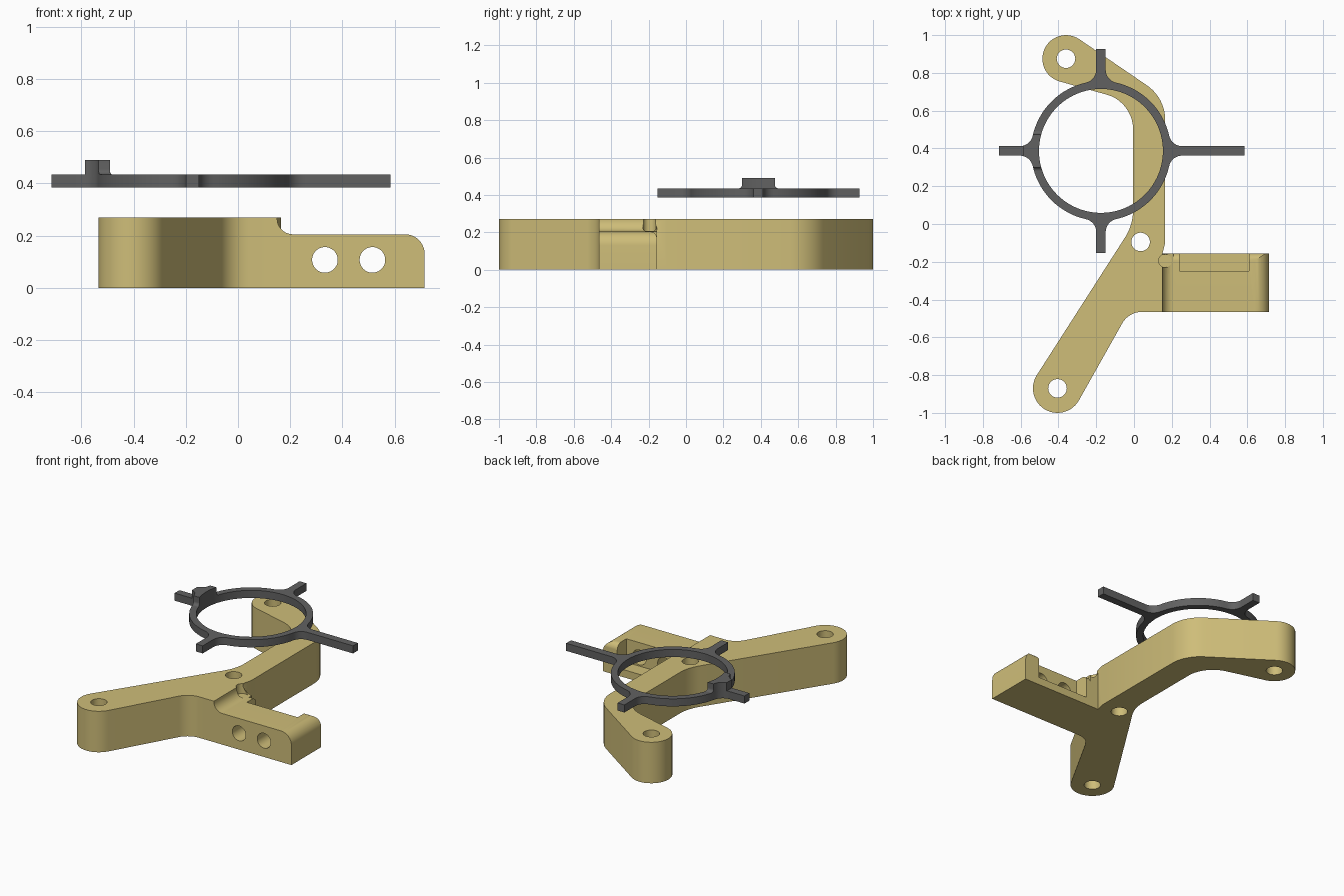
import bpy, bmesh
from math import pi, cos, sin, tan, sqrt, radians, atan2
from mathutils import Vector

cube = bpy.data.objects.get("Cube")
if cube:
    bpy.data.objects.remove(cube, do_unlink=True)


def material(name, rgb):
    mat = bpy.data.materials.new(name)
    mat.use_nodes = True
    mat.diffuse_color = (*rgb, 1)
    mat.node_tree.nodes["Principled BSDF"].inputs["Base Color"].default_value = (*rgb, 1)
    return mat


TAN = material("tan", (0.62, 0.51, 0.19))
GREY = material("dark grey", (0.12, 0.12, 0.12))


def arc(cx, cy, r, start, end, steps=24):
    """Points along an arc, angles in degrees."""
    angles = [radians(start + (end - start) * i / steps) for i in range(steps + 1)]
    return [(cx + r * cos(a), cy + r * sin(a)) for a in angles]


def rounded(nodes, steps=10):
    """Closed outline; a node with a third value gets that corner radius."""
    out = []
    for i, node in enumerate(nodes):
        p = Vector(node[:2])
        if len(node) < 3:
            out.append(tuple(p))
            continue
        a = (Vector(nodes[i - 1][:2]) - p).normalized()
        b = (Vector(nodes[(i + 1) % len(nodes)][:2]) - p).normalized()
        half = a.angle(b) / 2
        r = node[2]
        centre = p + (a + b).normalized() * r / sin(half)
        start = p + a * r / tan(half) - centre
        end = p + b * r / tan(half) - centre
        a0 = atan2(start.y, start.x)
        sweep = (atan2(end.y, end.x) - a0 + pi) % (2 * pi) - pi
        for k in range(steps + 1):
            t = a0 + sweep * k / steps
            out.append((centre.x + r * cos(t), centre.y + r * sin(t)))
    return out


def prism(name, outline, low, high, axis="z", mat=TAN):
    """Extrude a flat outline along an axis."""
    place = {"z": lambda a, b: (a, b, low),
             "y": lambda a, b: (a, low, b),
             "x": lambda a, b: (low, a, b)}[axis]
    bm = bmesh.new()
    face = bm.faces.new([bm.verts.new(place(a, b)) for a, b in outline])
    move = Vector([(high - low) * (axis == c) for c in "xyz"])
    new = bmesh.ops.extrude_face_region(bm, geom=[face])["geom"]
    bmesh.ops.translate(bm, vec=move, verts=[v for v in new if isinstance(v, bmesh.types.BMVert)])
    bmesh.ops.recalc_face_normals(bm, faces=bm.faces)
    mesh = bpy.data.meshes.new(name)
    bm.to_mesh(mesh)
    bm.free()
    mesh.materials.append(mat)
    obj = bpy.data.objects.new(name, mesh)
    bpy.context.collection.objects.link(obj)
    return obj


def combine(obj, other, operation):
    """Apply a boolean and throw the second object away."""
    mod = obj.modifiers.new("combine", "BOOLEAN")
    mod.operation = operation
    mod.solver = "EXACT"
    mod.object = other
    bpy.context.view_layer.objects.active = obj
    bpy.ops.object.modifier_apply(modifier=mod.name)
    bpy.data.objects.remove(other, do_unlink=True)


def smooth(obj):
    bpy.ops.object.select_all(action="DESELECT")
    obj.select_set(True)
    bpy.context.view_layer.objects.active = obj
    bpy.ops.object.shade_smooth_by_angle(angle=radians(30))


def box(x0, x1, y0, y1):
    return [(x0, y0), (x1, y0), (x1, y1), (x0, y1)]


# Bracket: bent arm with a round boss at each end
HEIGHT, STEP, BACK = 0.27, 0.205, -0.155
bracket = prism("bracket", rounded(
    arc(-0.405, -0.87, 0.13, 147, 330.5)
    + [(-0.028, -0.465, 0.12), (0.15, -0.465), (0.15, -0.16), (0.165, -0.1), (0.165, 0.668, 0.22)]
    + arc(-0.36, 0.875, 0.125, 55.7, 254.3)
    + [(-0.005, 0.646, 0.19), (-0.005, -0.005, 0.27)]), 0, HEIGHT)

# Lower side block with a rounded end and a filleted step
block = prism("side_block", rounded([
    (0.1, 0), (0.715, 0), (0.715, STEP, 0.075), (0.15, STEP, 0.06),
    (0.15, HEIGHT), (0.1, HEIGHT)]), -0.465, BACK, "y")
combine(bracket, block, "UNION")

# Softened back edge, scoop at the step and open pocket in the block
edge = arc(-0.195, 0.165, 0.04, 0, 90, 8) + [(-0.195, 0.22), (-0.14, 0.22), (-0.14, 0.165)]
combine(bracket, prism("edge_cutter", edge, 0.21, 0.8, "x"), "DIFFERENCE")
combine(bracket, prism("scoop_cutter", arc(0.165, -0.195, 0.035, 0, 345, 23), STEP, 0.3), "DIFFERENCE")
combine(bracket, prism("pocket_cutter", box(0.24, 0.61, -0.25, -0.1), 0.05, 0.3), "DIFFERENCE")

# Bolt holes: three upright, two through the block
for x, y in ((-0.36, 0.875), (0.035, -0.095), (-0.405, -0.87)):
    combine(bracket, prism("hole_cutter", arc(x, y, 0.049, 0, 352.5, 47), -0.1, 0.4), "DIFFERENCE")
for x in (0.333, 0.515):
    combine(bracket, prism("hole_cutter", arc(x, 0.107, 0.049, 0, 352.5, 47), -0.6, -0.1, "y"), "DIFFERENCE")
smooth(bracket)

# Ring with four filleted spokes
CX, CY, INNER, OUTER = -0.175, 0.387, 0.328, 0.37
HALF, FILLET = 0.025, 0.07
reach = sqrt((OUTER + FILLET) ** 2 - (HALF + FILLET) ** 2)
lean = atan2(HALF + FILLET, reach) * 180 / pi
outline = []
for turn, length in ((0, 0.76), (90, 0.54), (180, 0.54), (270, 0.54)):
    side = arc(reach, HALF + FILLET, FILLET, 270, 180 + lean, 8)
    local = [(x, -y) for x, y in reversed(side)] + [(length, -HALF), (length, HALF)] + side
    local += arc(0, 0, OUTER, lean, 90 - lean, 20)[1:-1]
    c, s = round(cos(radians(turn))), round(sin(radians(turn)))
    outline += [(CX + x * c - y * s, CY + x * s + y * c) for x, y in local]

ring = prism("spoked_ring", outline, 0.385, 0.435, mat=GREY)

# Raised tab on the ring, flared at its foot
tab = prism("ring_tab", outline, 0.4, 0.49, mat=GREY)
shape = rounded([(0.26, 0.41), (0.51, 0.41), (0.51, 0.435), (0.475, 0.435, 0.02), (0.475, 0.5),
                 (0.3, 0.5), (0.3, 0.435, 0.02), (0.26, 0.435)])
combine(tab, prism("tab_limit", shape, -0.587, -0.4, "x", GREY), "INTERSECT")
combine(ring, tab, "UNION")
bore = prism("bore_cutter", arc(CX, CY, INNER, 0, 356.25, 95), 0.3, 0.6, mat=GREY)
combine(ring, bore, "DIFFERENCE")
smooth(ring)
